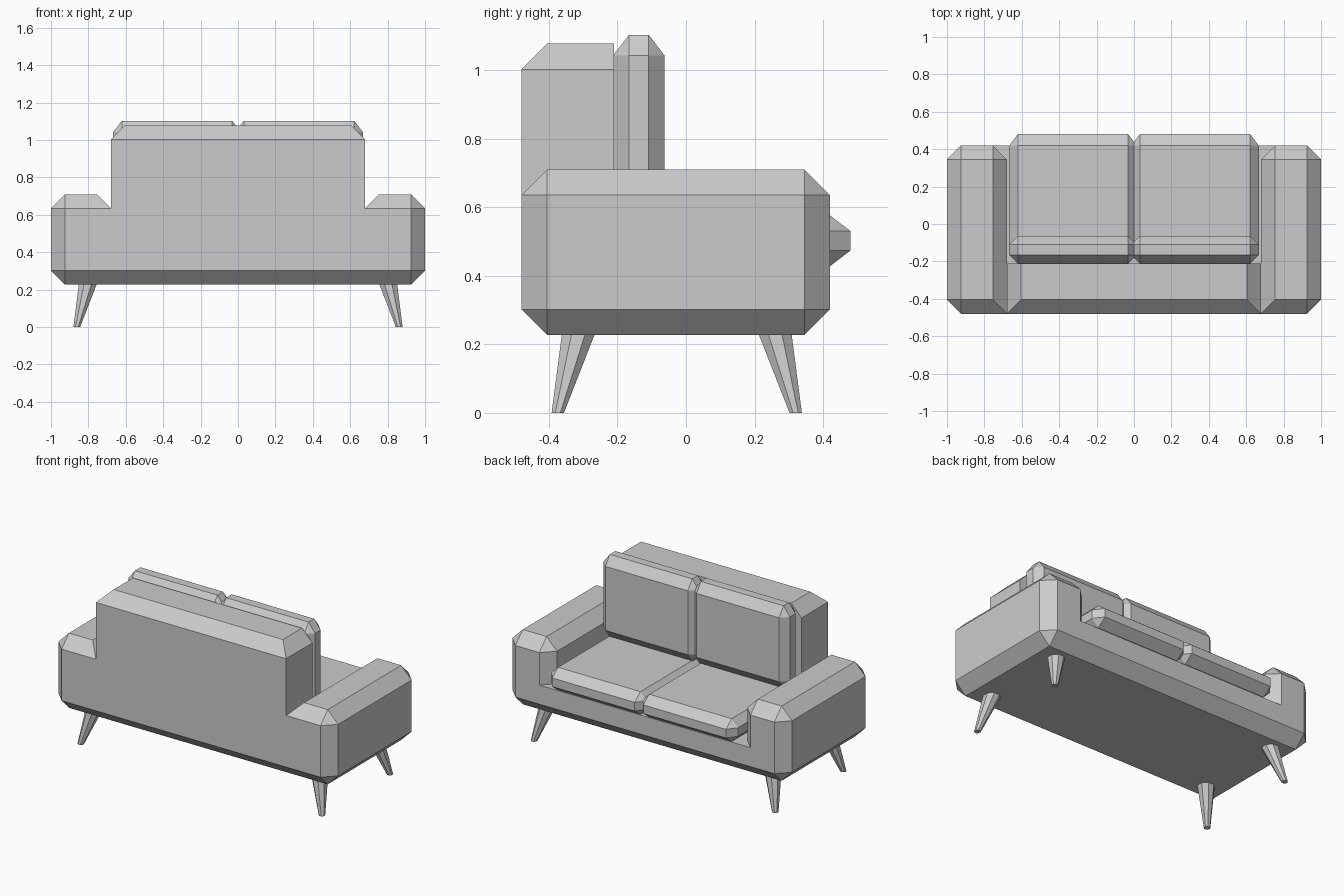
import bpy, bmesh
from math import cos, sin, pi
from mathutils import Vector

if "Cube" in bpy.data.objects:
    bpy.data.objects.remove(bpy.data.objects["Cube"])


def finish(name, bm):
    bmesh.ops.recalc_face_normals(bm, faces=bm.faces)
    me = bpy.data.meshes.new(name)
    bm.to_mesh(me)
    bm.free()
    ob = bpy.data.objects.new(name, me)
    bpy.context.collection.objects.link(ob)
    return ob


def box(name, lo, hi, offset, pick=lambda m: True, stretch=(1, 1, 1)):
    """Chamfered box; pick gets each edge midpoint in -1..1 box coordinates,
    stretch scales the chamfer per axis."""
    lo, hi, st = Vector(lo), Vector(hi), Vector(stretch)
    bm = bmesh.new()
    bmesh.ops.create_cube(bm, size=2)
    edges = [e for e in bm.edges if pick((e.verts[0].co + e.verts[1].co) / 2)]
    half, mid = (hi - lo) / 2, (hi + lo) / 2
    for v in bm.verts:
        v.co = Vector(v.co[i] * half[i] / st[i] for i in range(3))
    bmesh.ops.bevel(bm, geom=edges, offset=offset, offset_type='OFFSET',
                    segments=1, profile=0.5, affect='EDGES')
    for v in bm.verts:
        v.co = Vector(v.co[i] * st[i] + mid[i] for i in range(3))
    return finish(name, bm)


def leg(name, sx, sy):
    """Splayed, tapered octagonal leg."""
    bm = bmesh.new()
    rings = []
    for x, y, z, r in ((0.862, 0.347, 0, 0.0195), (0.803, 0.287, 0.23, 0.052)):
        rings.append([bm.verts.new((sx * x + r * cos(pi / 8 + k * pi / 4),
                                    sy * y - 0.027 + r * sin(pi / 8 + k * pi / 4), z))
                      for k in range(8)])
    a, b = rings
    for k in range(8):
        n = (k + 1) % 8
        bm.faces.new((a[k], a[n], b[n], b[k]))
    bm.faces.new(a)
    bm.faces.new(b)
    return finish(name, bm)


BACK, FRONT, BOTTOM, DECK, C = -0.48, 0.42, 0.227, 0.425, 0.075

# Seat base: side profile with chamfered lower edges, swept across
bm = bmesh.new()
profile = [(BACK, BOTTOM + C), (BACK + C, BOTTOM), (FRONT - C, BOTTOM),
           (FRONT, BOTTOM + C), (FRONT, DECK), (BACK, DECK)]
face = bm.faces.new([bm.verts.new((-0.76, y, z)) for y, z in profile])
ext = bmesh.ops.extrude_face_region(bm, geom=[face], use_keep_orig=True)
bmesh.ops.translate(bm, vec=(1.52, 0, 0),
                    verts=[g for g in ext['geom'] if isinstance(g, bmesh.types.BMVert)])
finish("seat_base", bm)

# Backrest: chamfer along the top rear and top side edges only
box("backrest", (-0.68, BACK, DECK), (0.68, -0.21, 1.077), C,
    lambda m: m.z > 0.5 and m.y < 0.5)

for side, s in (("left", -1), ("right", 1)):
    # Arm: the inner rear and inner lower edges stay square
    xs = sorted((s * 0.68, s * 1.0))
    box(side + "_arm", (xs[0], BACK, BOTTOM), (xs[1], FRONT, 0.71), C,
        lambda m: not (m.x * s < -0.5 and (m.z < -0.5 or (m.y < -0.5 and abs(m.z) < 0.5))))

    # Cushions: neighbours overlap a little to leave a shallow groove
    xs = sorted((s * -0.015, s * 0.667))
    box(side + "_seat_cushion", (xs[0], -0.2, 0.428), (xs[1], 0.48, 0.576), 0.046,
        stretch=(1, 1.3, 1))
    box(side + "_back_cushion", (xs[0], -0.212, 0.57), (xs[1], -0.063, 1.103), 0.046,
        stretch=(1, 1, 1.3))

    # Legs
    for end, t in (("front", 1), ("rear", -1)):
        leg(f"{side}_{end}_leg", s, t)
